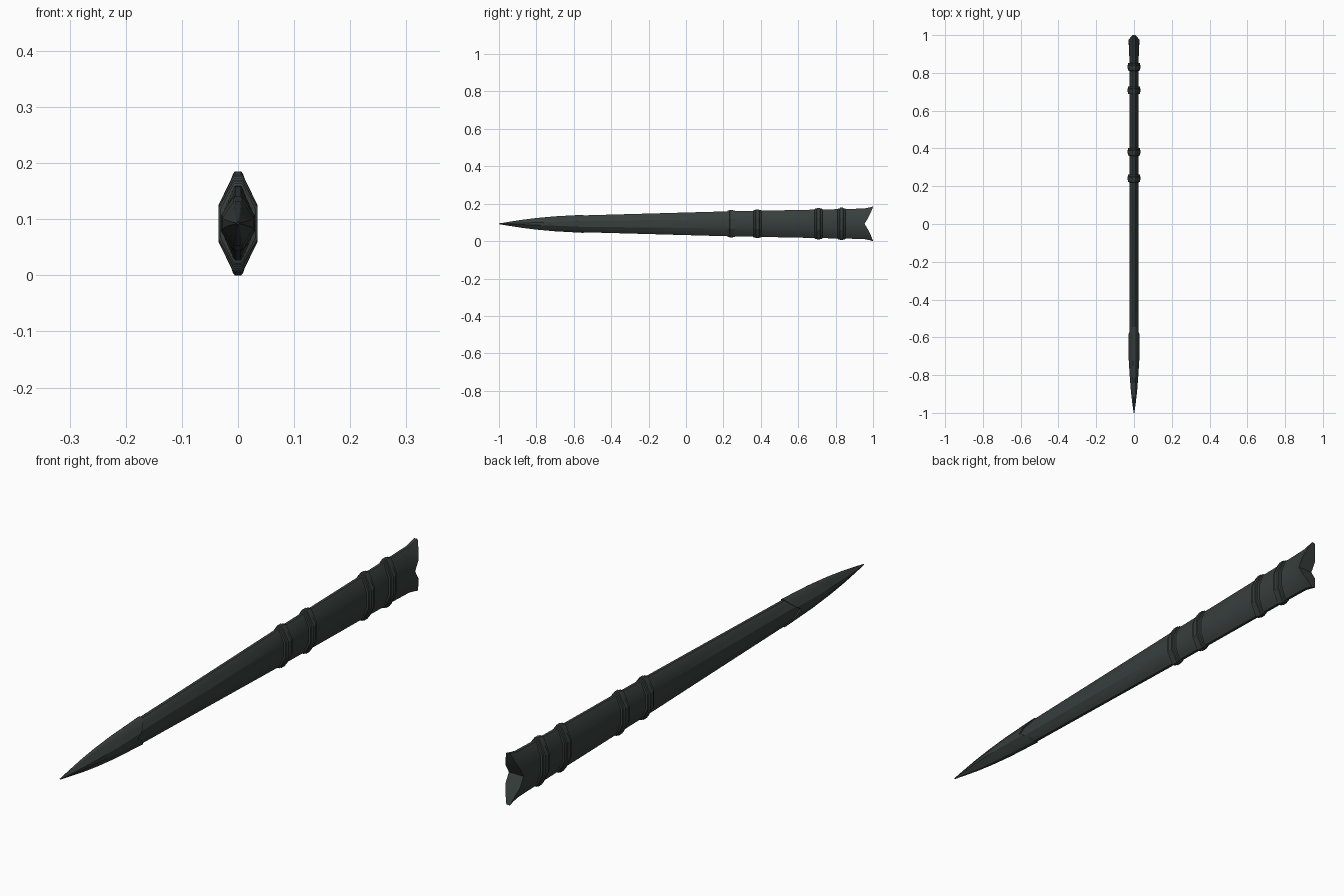
import bpy, bmesh, math

if "Cube" in bpy.data.objects:
    bpy.data.objects.remove(bpy.data.objects["Cube"])

ZC = 0.0925  # height of the long axis

mat = bpy.data.materials.new("dark green grey")
mat.diffuse_color = (0.038, 0.049, 0.046, 1)
mat.use_nodes = True
mat.node_tree.nodes["Principled BSDF"].inputs["Base Color"].default_value = mat.diffuse_color


def section(w, h, flat=0.36):
    """Flattened hexagon with small ridges, as a closed (x, z) loop."""
    quarter = [(w, 0), (w, flat * h), (0.66 * w, (flat + 0.34 * (0.96 - flat) / 0.7) * h),
               (0.30 * w, 0.96 * h), (0.2 * w, h)]
    left_top = [(-x, z) for x, z in reversed(quarter)]
    bottom = [(-x, -z) for x, z in quarter[1:]] + [(x, -z) for x, z in reversed(quarter[1:])]
    return quarter + left_top + bottom


def loft(name, stations):
    """stations: (y, half width, half height, notch depth, side flat)"""
    bm = bmesh.new()
    rings = []
    for y, w, h, notch, flat in stations:
        rings.append([bm.verts.new((x, y - notch * (1 - min(1, abs(z) / h)) ** 1.25, z + ZC))
                      for x, z in section(w, h, flat)])
    n = len(rings[0])
    for a, b in zip(rings, rings[1:]):
        for i in range(n):
            bm.faces.new((a[i], a[(i + 1) % n], b[(i + 1) % n], b[i]))
    # end caps: strips from left to right, so a notched end stays clean
    for r in (rings[0], rings[-1]):
        for k in range(n // 2 // 2):
            for s in (1, -1):
                i, j = s * k, s * (k + 1)
                p, q = r[i % n], r[j % n]
                m = n // 2
                p2, q2 = r[(m - i) % n], r[(m - j) % n]
                if len({p, q, p2, q2}) == 4:
                    bm.faces.new((p, q, q2, p2))
    bmesh.ops.recalc_face_normals(bm, faces=bm.faces)
    me = bpy.data.meshes.new(name)
    bm.to_mesh(me)
    bm.free()
    me.materials.append(mat)
    ob = bpy.data.objects.new(name, me)
    bpy.context.collection.objects.link(ob)
    bpy.ops.object.select_all(action='DESELECT')
    bpy.context.view_layer.objects.active = ob
    ob.select_set(True)
    bpy.ops.object.shade_smooth_by_angle(angle=math.radians(25))
    return ob


def body_h(y):
    """Half height of the sheath along its length."""
    pts = [(-0.75, 0.034), (-0.55, 0.045), (0.2, 0.066), (0.95, 0.081)]
    for (a, ha), (b, hb) in zip(pts, pts[1:]):
        if y <= b:
            return ha + (hb - ha) * (y - a) / (b - a)
    return pts[-1][1]


# main sheath with flared, notched mouth
body = [(y, 0.025, body_h(y), 0, 0.36) for y in (-0.7, -0.55, -0.2, 0.2, 0.6, 0.88)]
body += [(0.955, 0.026, 0.082, 0.015, 0.36), (0.98, 0.028, 0.087, 0.03, 0.36),
         (1.0, 0.029, 0.0925, 0.045, 0.36)]
loft("sheath", body)

# pointed tip cover with a notched rear edge
tip = [(-1.0, 0.002, 0.002, 0, 0.2), (-0.95, 0.009, 0.010, 0, 0.2), (-0.88, 0.017, 0.021, 0, 0.2),
       (-0.8, 0.023, 0.031, 0, 0.22), (-0.7, 0.028, 0.040, 0.02, 0.25),
       (-0.545, 0.030, 0.0485, 0.06, 0.3)]
loft("tip_cover", tip)

# four stepped bands
for k, y in enumerate((0.242, 0.382, 0.708, 0.832)):
    h = body_h(y)
    profile = [(-0.021, 0.001), (-0.019, 0.0045), (-0.010, 0.0045), (-0.008, 0.0075),
               (0.008, 0.0075), (0.010, 0.0045), (0.019, 0.0045), (0.021, 0.001)]
    loft(f"band_{k + 1}", [(y + d, 0.025 + 1.35 * r, h + r, 0, 0.37) for d, r in profile])
